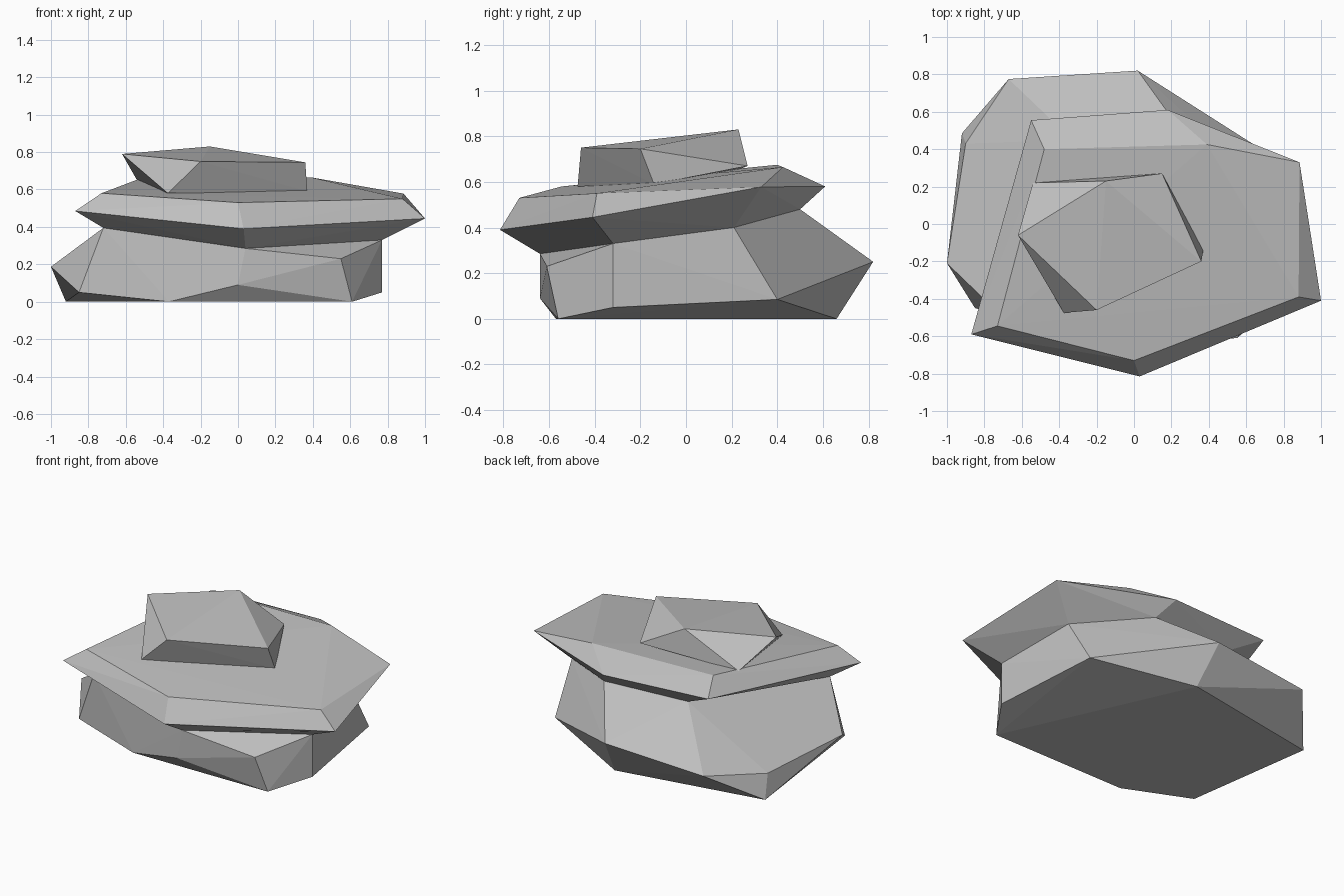
import bpy
import bmesh

default_cube = bpy.data.objects.get("Cube")
if default_cube:
    bpy.data.objects.remove(default_cube, do_unlink=True)

# One plain grey for all stones
grey = bpy.data.materials.new("stone grey")
grey.use_nodes = True
stone_colour = (.52, .52, .52, 1)
grey.diffuse_color = stone_colour
shader = grey.node_tree.nodes["Principled BSDF"]
shader.inputs["Base Color"].default_value = stone_colour
shader.inputs["Roughness"].default_value = .9


def make_stone(name, *rings):
    """Wrap rings of corner points in a faceted, flat-shaded convex stone."""
    bm = bmesh.new()
    for ring in rings:
        for corner in ring:
            bm.verts.new(corner)
    hull = bmesh.ops.convex_hull(bm, input=bm.verts[:])
    inside = set(hull["geom_interior"] + hull["geom_unused"])
    loose = [item for item in inside if isinstance(item, bmesh.types.BMVert)]
    bmesh.ops.delete(bm, geom=loose, context="VERTS")
    bmesh.ops.recalc_face_normals(bm, faces=bm.faces[:])
    mesh = bpy.data.meshes.new(name)
    bm.to_mesh(mesh)
    bm.free()
    mesh.materials.append(grey)
    stone = bpy.data.objects.new(name, mesh)
    bpy.context.collection.objects.link(stone)
    return stone


# Contact ring where the middle stone rests on the base stone
seat_ring = [
    (-.72, -.48, .395), (.04, -.64, .285), (.77, -.32, .33),
    (.69, .21, .4), (.25, .5, .48), (-.33, .45, .48),
]

# Base stone: footprint, bulging belly, contact ring
base_foot = [
    (-.37, -.57, 0), (.61, -.56, 0), (.06, .66, 0), (-.92, .485, 0),
    (-.85, -.45, .05), (.77, -.32, .05), (.68, .4, .085),
]
base_belly = [
    (-1, -.21, .187), (0, -.64, .09), (.55, -.61, .23),
    (.02, .82, .25), (-.67, .775, .2), (-.9, .43, .15),
]
make_stone("base_stone", base_foot, base_belly, seat_ring)

# Middle stone: wide overhanging rim and a sloping crown
middle_rim = [
    (-.87, -.59, .485), (.03, -.815, .39), (1, -.41, .445),
    (.885, .33, .578), (.18, .61, .58), (-.55, .555, .595),
]
middle_crown = [
    (-.73, -.545, .58), (0, -.73, .53), (.88, -.39, .55),
    (.39, .425, .665), (-.48, .4, .675),
]
make_stone("middle_stone", seat_ring, middle_rim, middle_crown)

# Top stone: small twisted block
top_underside = [
    (-.375, -.475, .58), (.37, -.14, .59), (.15, .27, .67), (-.54, .22, .65),
]
top_cap = [
    (-.62, -.06, .79), (-.2, -.46, .75), (.36, -.2, .745), (-.15, .23, .83),
]
make_stone("top_stone", top_underside, top_cap)
